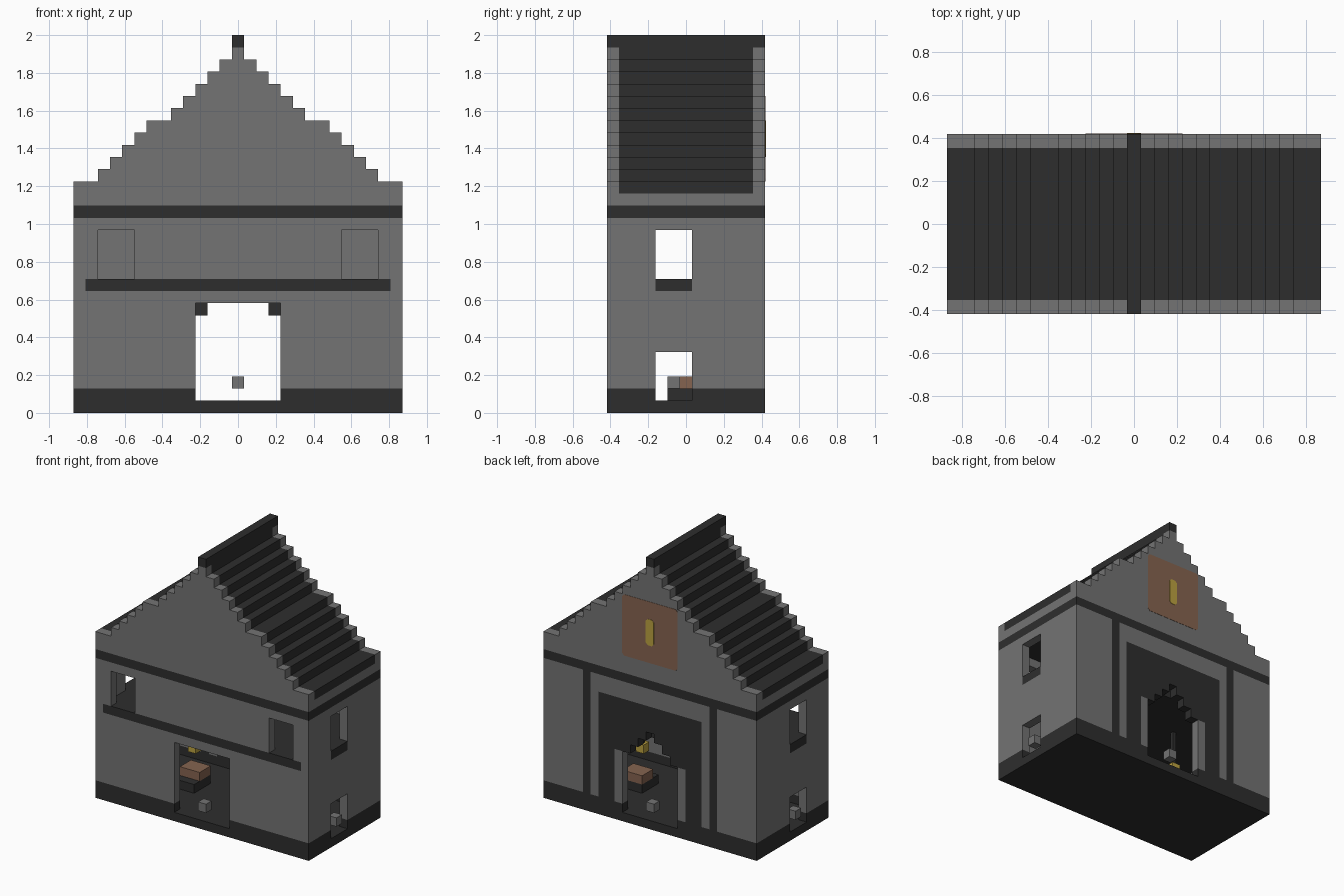
import bpy, bmesh

if "Cube" in bpy.data.objects:
    bpy.data.objects.remove(bpy.data.objects["Cube"])

U = 2 / 31          # one block


def material(name, rgb):
    m = bpy.data.materials.new(name)
    m.use_nodes = True
    m.diffuse_color = (*rgb, 1)
    m.node_tree.nodes["Principled BSDF"].inputs["Base Color"].default_value = (*rgb, 1)
    return m


GREY = material("grey stone", (0.172, 0.172, 0.172))
DARK = material("dark slate", (0.027, 0.027, 0.027))
BROWN = material("brown wood", (0.235, 0.127, 0.08))
GOLD = material("gold", (0.5, 0.36, 0.053))


def extrude(name, outline, y0, y1, mat):
    """Solid from an x-z outline, running from y0 to y1, in blocks."""
    bm = bmesh.new()
    face = bm.faces.new([bm.verts.new((x * U, y0 * U, z * U)) for x, z in outline])
    moved = bmesh.ops.extrude_face_region(bm, geom=[face])["geom"]
    bmesh.ops.translate(bm, vec=(0, (y1 - y0) * U, 0),
                        verts=[v for v in moved if isinstance(v, bmesh.types.BMVert)])
    bmesh.ops.recalc_face_normals(bm, faces=bm.faces)
    mesh = bpy.data.meshes.new(name)
    bm.to_mesh(mesh)
    bm.free()
    ob = bpy.data.objects.new(name, mesh)
    bpy.context.collection.objects.link(ob)
    mesh.materials.append(mat)
    return ob


def box(name, x, y, z, mat):
    outline = [(x[0], z[0]), (x[1], z[0]), (x[1], z[1]), (x[0], z[1])]
    return extrude(name, outline, y[0], y[1], mat)


def cut(ob, holes):
    """Subtract boxes from an object and keep the finished mesh."""
    cutters = [box("cutter", *h, ob.data.materials[0]) for h in holes]
    for c in cutters:
        c.hide_render = True
        mod = ob.modifiers.new("cut", 'BOOLEAN')
        mod.operation, mod.solver, mod.object = 'DIFFERENCE', 'EXACT', c
    dg = bpy.context.evaluated_depsgraph_get()
    mesh = bpy.data.meshes.new_from_object(ob.evaluated_get(dg))
    ob.modifiers.clear()
    ob.data = mesh
    for c in cutters:
        bpy.data.objects.remove(c)


def mirrored(span, s):
    return tuple(sorted(v * s for v in span))


FULL_X, FULL_Y = (-13.5, 13.5), (-6.5, 6.5)
FRONT, BACK = (-6.5, -5.5), (5.5, 6.5)
CUT_FRONT, CUT_BACK = (-8, -5), (5, 8)

# Openings: room, front door, front windows, side doors and side windows
room = [((-12.5, 12.5), (-5.5, 5.5), (1, 17))]
openings = [((-3.5, 3.5), CUT_FRONT, (1, 9))]
for s in (-1, 1):
    openings.append((mirrored((8.5, 11.5), s), CUT_FRONT, (11, 15)))
    openings += [(mirrored((12, 15), s), (-2.5, 0.5), z) for z in ((1, 5), (11, 15))]
# Stepped arch at the back
arch = [((-w, w), CUT_BACK, (1, top))
        for w, top in ((3.5, 8), (2.5, 9), (1.5, 10), (0.5, 11))]

# Foundation and walls, with sockets for the dark trim
foundation = box("foundation", FULL_X, FULL_Y, (0, 2), DARK)
cut(foundation, room + openings + arch[:1])
sockets = [((-12.5, 12.5), CUT_FRONT, (10, 11)), ((-6.5, 6.5), CUT_BACK, (1, 14))]
for s in (-1, 1):
    sockets.append((mirrored((12, 15), s), (-2.5, 0.5), (10, 11)))
    sockets.append((mirrored((7.5, 8.5), s), CUT_BACK, (1, 17)))
walls = box("walls", FULL_X, FULL_Y, (2, 16), GREY)
cut(walls, room + openings + sockets)

# Dark trim
box("front_sill", (-12.5, 12.5), FRONT, (10, 11), DARK)
box("cornice", FULL_X, FULL_Y, (16, 17), DARK)
box("upper_floor", (-12.5, 12.5), (-5.5, 5.5), (10, 11), DARK)
back_panel = box("back_panel", (-6.5, 6.5), BACK, (2, 14), DARK)
jambs = [(mirrored((3.5, 4.5), s), CUT_BACK, (1, 8)) for s in (-1, 1)]
cut(back_panel, arch + jambs)

# Parts repeated on both sides
for s, side in ((1, "left"), (-1, "right")):
    box(f"{side}_sill", mirrored((12.5, 13.5), s), (-2.5, 0.5), (10, 11), DARK)
    box(f"{side}_pilaster", mirrored((7.5, 8.5), s), BACK, (2, 16), DARK)
    box(f"{side}_arch_jamb", mirrored((3.5, 4.5), s), BACK, (2, 8), GREY)
    box(f"{side}_door_knob", mirrored((12.5, 13.5), s), (-1.5, -0.5), (2, 3), GREY)
    # furniture and hanging lamp
    box(f"{side}_bench", mirrored((4.5, 7.5), s), (-1.5, 1.5), (1, 2), DARK)
    box(f"{side}_table", mirrored((4.5, 7), s), (-0.5, 1.5), (2, 3), BROWN)
    box(f"{side}_lamp", mirrored((5, 6), s), (-0.5, 0.5), (5, 6), GOLD)
    box(f"{side}_lamp_rod", mirrored((5.3, 5.7), s), (-0.2, 0.2), (6, 10), DARK)
box("front_door_knob", (-0.5, 0.5), FRONT, (2, 3), GREY)
box("back_door_knob", (-0.5, 0.5), BACK, (2, 3), GREY)

# Stepped roof between two stone gables
widths = [13.5, 11.5, 10.5, 9.5, 8.5, 7.5, 5.5, 4.5, 3.5, 2.5, 1.5, 0.5]


def stepped(bottom):
    right = [(widths[0], bottom)]
    for i, w in enumerate(widths):
        if i:
            right.append((w, 18 + i))
        right.append((w, 19 + i))
    return right + [(-x, z) for x, z in reversed(right)]


extrude("front_gable", stepped(17), *FRONT, GREY)
extrude("back_gable", stepped(17), *BACK, GREY)
extrude("roof", stepped(18), -5.5, 5.5, DARK)
box("eaves_wall", FULL_X, (-5.5, 5.5), (17, 18), GREY)
box("ridge", (-0.5, 0.5), FULL_Y, (30, 31), DARK)


# Emblem plates on the back gable, with clipped corners
def plate(name, w, z0, z1, y, mat):
    c = 0.25
    outline = [(w - c, z0), (w, z0 + c), (w, z1 - c), (w - c, z1)]
    outline += [(-x, z) for x, z in reversed(outline)]
    extrude(name, outline, 6.45, y, mat)


plate("emblem_board", 3.5, 19, 26, 6.53, BROWN)
plate("emblem_slot", 0.5, 21, 24, 6.56, GOLD)
